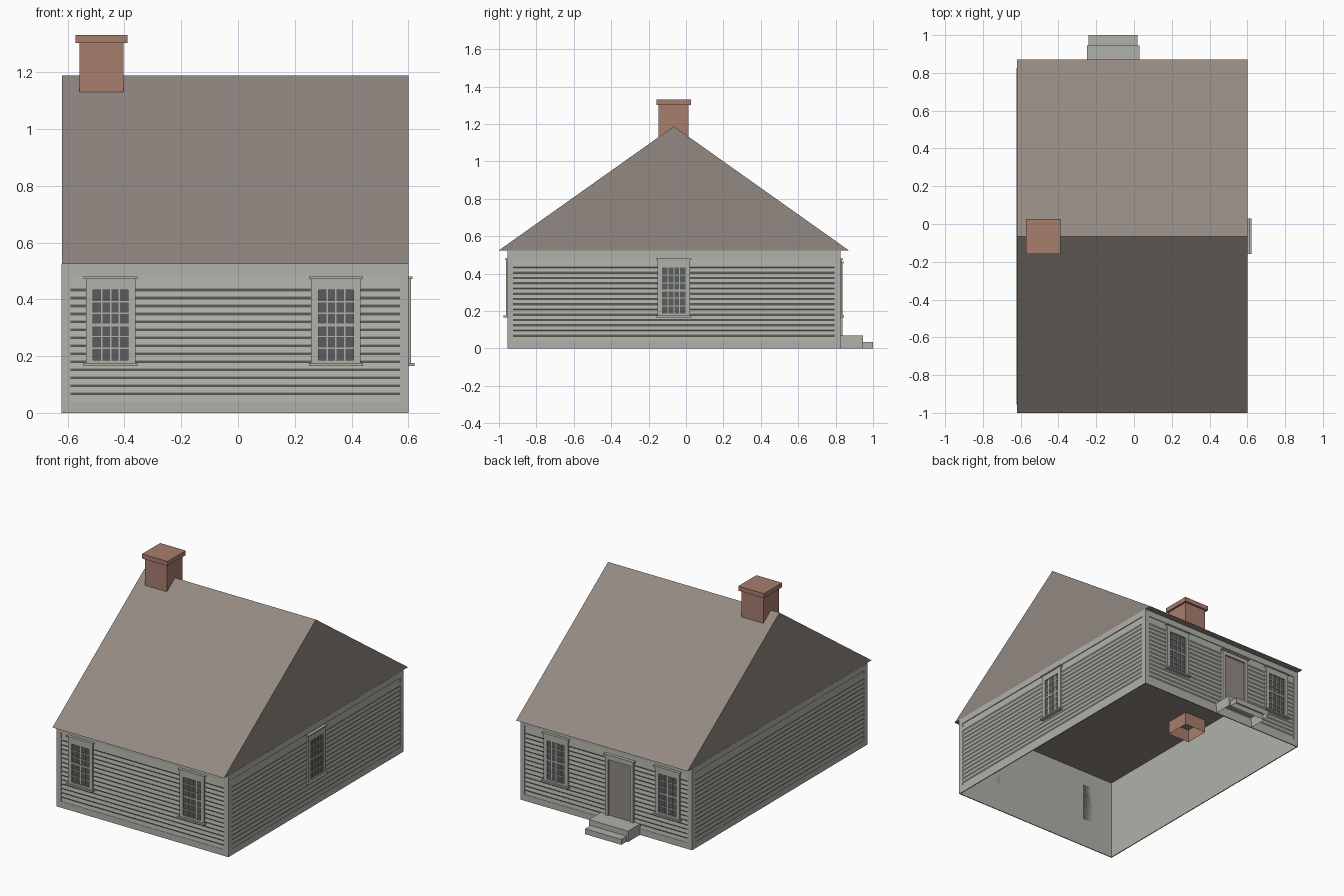
import bpy, bmesh
from math import pi
from mathutils import Matrix

old = bpy.data.objects.get("Cube")
if old:
    bpy.data.objects.remove(old, do_unlink=True)


def material(name, r, g, b):
    m = bpy.data.materials.new(name)
    m.use_nodes = True
    m.diffuse_color = (r, g, b, 1)
    m.node_tree.nodes["Principled BSDF"].inputs["Base Color"].default_value = (r, g, b, 1)
    return m


PAINT = material("pale grey paint", 0.44, 0.44, 0.40)
BROWN = material("weathered brown", 0.29, 0.25, 0.22)
BRICK = material("red brick", 0.39, 0.21, 0.155)
GLASS = material("dark glass", 0.10, 0.11, 0.105)


def finish(name, bm, mat, place=Matrix()):
    mesh = bpy.data.meshes.new(name)
    bm.to_mesh(mesh)
    bm.free()
    mesh.materials.append(mat)
    obj = bpy.data.objects.new(name, mesh)
    obj.matrix_world = place
    bpy.context.collection.objects.link(obj)
    return obj


def boxes(name, items, mat, place=Matrix(), open_bottom=False):
    """Each item is (x0, x1, y0, y1, z0, z1)."""
    bm = bmesh.new()
    for x0, x1, y0, y1, z0, z1 in items:
        size = Matrix.Diagonal((x1 - x0, y1 - y0, z1 - z0, 1))
        mid = Matrix.Translation(((x0 + x1) / 2, (y0 + y1) / 2, (z0 + z1) / 2))
        bmesh.ops.create_cube(bm, size=1, matrix=mid @ size)
    if open_bottom:
        bm.normal_update()
        low = [f for f in bm.faces if f.normal.z < -0.9]
        bmesh.ops.delete(bm, geom=low, context='FACES')
    return finish(name, bm, mat, place)


def sweep(name, profile, x0, x1, mat, place=Matrix(), closed=False):
    """Sweep a (y, z) profile along x."""
    bm = bmesh.new()
    a = [bm.verts.new((x0, y, z)) for y, z in profile]
    b = [bm.verts.new((x1, y, z)) for y, z in profile]
    n = len(profile)
    for i in range(n if closed else n - 1):
        j = (i + 1) % n
        bm.faces.new((a[i], a[j], b[j], b[i]))
    if closed:
        bm.faces.new(a)
        bm.faces.new(b)
        bmesh.ops.recalc_face_normals(bm, faces=bm.faces)
    return finish(name, bm, mat, place)


CX, CY = -0.01, -0.065      # centre of the house
HX, HY = 0.611, 0.89        # half width and half depth
EAVE, RIDGE = 0.525, 1.188
LIP = 0.006                 # depth of the corner boards

# Open wall shell behind the boards
bm = bmesh.new()
bmesh.ops.create_cube(bm, size=1, matrix=Matrix.Translation((CX, CY, EAVE / 2))
                      @ Matrix.Diagonal((2 * (HX - LIP), 2 * (HY - LIP), EAVE, 1)))
bm.normal_update()
bmesh.ops.delete(bm, geom=[f for f in bm.faces if abs(f.normal.z) > 0.9], context='FACES')
finish("wall_shell", bm, PAINT)


def wall_frame(turn, dist):
    """Local space of a wall: x along it, -y outward, y = 0 on its outer face."""
    return (Matrix.Translation((CX, CY, 0)) @ Matrix.Rotation(turn * pi / 2, 4, 'Z')
            @ Matrix.Translation((0, -dist, 0)))


def siding(side, place, half):
    # Lapped boards with a small lip under each one
    profile = [(LIP - 0.001, 0.485)]
    for k in range(14):
        z = 0.433 - 0.0281 * k
        profile += [(0.001, z + 0.003), (LIP - 0.001, z - 0.003)]
    profile.append((0.002, 0.04))
    sweep(side + "_siding", profile, -half + 0.03, half - 0.03, PAINT, place)
    # Corner, sill and eave boards around them
    e = half - 0.031
    boxes(side + "_trim", [(-half, -e, 0, LIP, 0, EAVE), (e, half, 0, LIP, 0, EAVE),
                           (-e, e, 0, LIP, 0, 0.04), (-e, e, 0, LIP, 0.485, EAVE)], PAINT, place)


def window(name, place, x):
    place = place @ Matrix.Translation((x, 0, 0))
    w, g, z0, z1 = 0.087, 0.062, 0.187, 0.433
    # Casing, head and sill
    boxes(name + "_casing", [(-w, -g, -0.008, LIP, 0.172, 0.474), (g, w, -0.008, LIP, 0.172, 0.474),
                             (-g, g, -0.008, LIP, z1, 0.474), (-g, g, -0.008, LIP, 0.172, z0),
                             (-0.095, 0.095, -0.014, LIP, 0.472, 0.48),
                             (-0.095, 0.095, -0.02, LIP, 0.165, 0.175)], PAINT, place)
    boxes(name + "_glass", [(-g, g, -0.001, LIP, z0, z1)], GLASS, place)
    # Glazing bars, four panes by six
    bars = []
    for i in range(1, 4):
        c = -g + 2 * g * i / 4
        bars.append((c - 0.0025, c + 0.0025, -0.004, 0, z0, z1))
    for i in range(1, 6):
        c, t = z0 + (z1 - z0) * i / 6, 0.005 if i == 3 else 0.0025
        bars.append((-g, g, -0.0045, 0, c - t, c + t))
    boxes(name + "_bars", bars, PAINT, place)


WALLS = {"front": (0, HY, HX, (-0.439, 0.355)), "right": (1, HX, HY, (0,)),
         "back": (2, HY, HX, (-0.355, 0.439)), "left": (3, HX, HY, ())}
for side, (turn, dist, half, spots) in WALLS.items():
    place = wall_frame(turn, dist)
    siding(side, place, half)
    for i, x in enumerate(spots):
        window(f"{side}_window_{i + 1}", place, x)

# Back door with its casing
door = wall_frame(2, HY) @ Matrix.Translation((0.1, 0, 0))
boxes("door_casing", [(-0.1, -0.078, -0.012, LIP, 0.07, 0.455), (0.078, 0.1, -0.012, LIP, 0.07, 0.455),
                      (-0.1, 0.1, -0.012, LIP, 0.43, 0.455),
                      (-0.108, 0.108, -0.018, LIP, 0.455, 0.464)], PAINT, door)
boxes("door", [(-0.078, 0.078, -0.003, LIP, 0.07, 0.43)], BROWN, door)

# Back steps
boxes("upper_step", [(-0.25, 0.03, 0.82, 0.945, 0, 0.07)], PAINT, open_bottom=True)
boxes("lower_step", [(-0.24, 0.018, 0.945, 1.0, 0, 0.035)], PAINT, open_bottom=True)

# Gable roof
sweep("roof", [(-1.0, EAVE), (CY, RIDGE), (0.87, EAVE)], -0.62, 0.6, BROWN, closed=True)

# Chimney and its cap
boxes("chimney", [(-0.559, -0.403, -0.147, 0.013, 0.44, 1.31)], BRICK, open_bottom=True)
boxes("chimney_cap", [(-0.572, -0.39, -0.158, 0.026, 1.303, 1.332)], BRICK)
